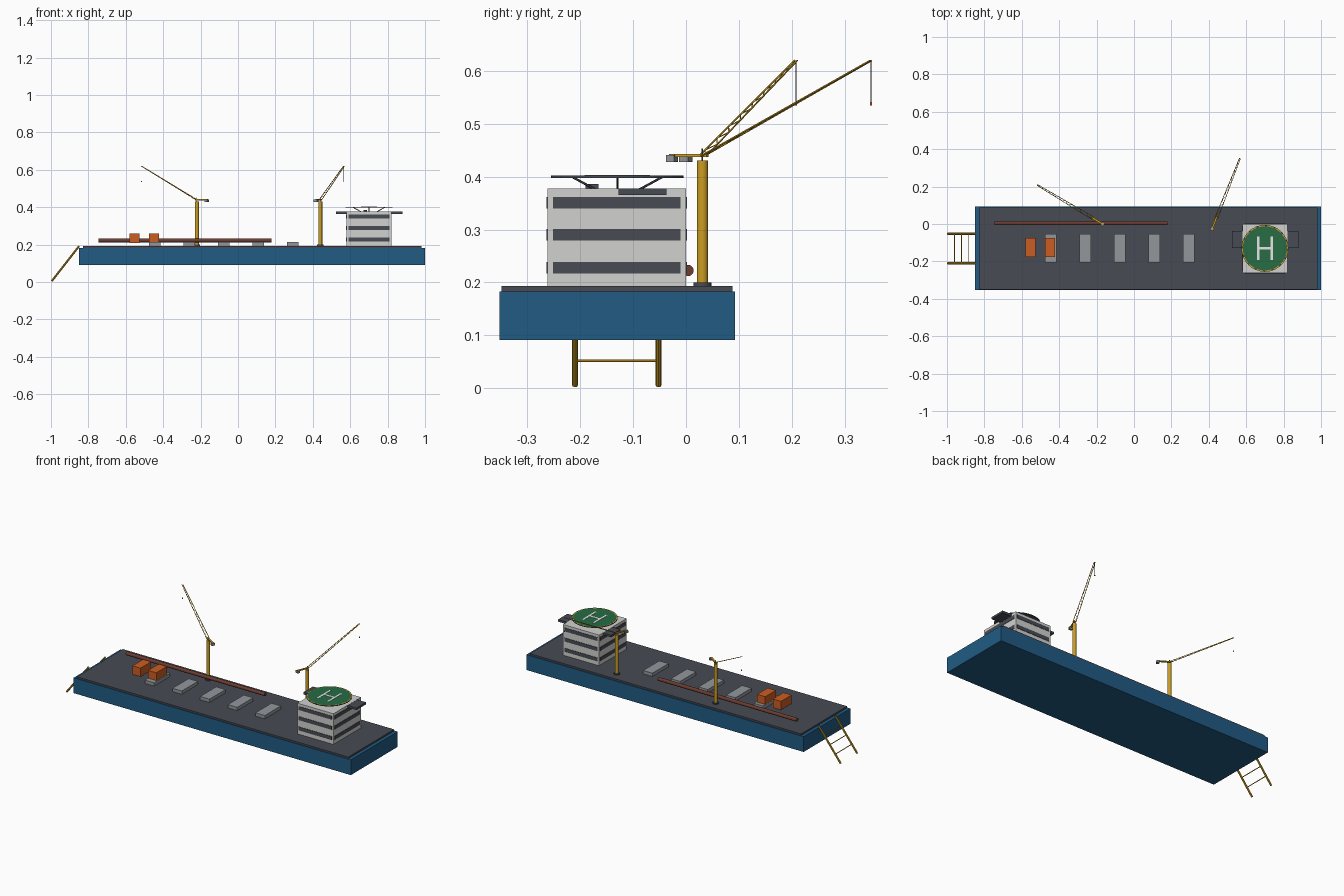
import bpy, bmesh, math
from mathutils import Vector, Matrix

if "Cube" in bpy.data.objects:
    bpy.data.objects.remove(bpy.data.objects["Cube"])


def material(name, r, g, b):
    m = bpy.data.materials.new(name)
    m.use_nodes = True
    m.diffuse_color = (r, g, b, 1)
    m.node_tree.nodes["Principled BSDF"].inputs["Base Color"].default_value = (r, g, b, 1)
    return m


BLUE = material("hull blue", 0.015, 0.105, 0.23)
DARK = material("dark grey", 0.065, 0.07, 0.09)
WHITE = material("off white", 0.64, 0.64, 0.62)
GREY = material("hatch grey", 0.29, 0.31, 0.33)
YELLOW = material("crane yellow", 0.6, 0.34, 0.016)
ORANGE = material("container orange", 0.6, 0.11, 0.016)
GREEN = material("helideck green", 0.02, 0.15, 0.06)
BROWN = material("pipe brown", 0.15, 0.045, 0.03)
PAINT = material("marking white", 0.8, 0.8, 0.8)


def finish(bm, name, *mats, smooth=False):
    mesh = bpy.data.meshes.new(name)
    bm.to_mesh(mesh)
    bm.free()
    for m in mats:
        mesh.materials.append(m)
    ob = bpy.data.objects.new(name, mesh)
    bpy.context.collection.objects.link(ob)
    if smooth:
        bpy.ops.object.select_all(action="DESELECT")
        ob.select_set(True)
        bpy.context.view_layer.objects.active = ob
        bpy.ops.object.shade_smooth_by_angle()
    return ob


def add_box(bm, lo, hi):
    lo, hi = Vector(lo), Vector(hi)
    mat = Matrix.Translation((lo + hi) / 2) @ Matrix.Diagonal((hi - lo).to_4d())
    mat[3][3] = 1
    bmesh.ops.create_cube(bm, size=1, matrix=mat)


def add_rod(bm, a, b, radius, sides=6):
    a, b = Vector(a), Vector(b)
    turn = (b - a).to_track_quat("Z", "Y").to_matrix().to_4x4()
    bmesh.ops.create_cone(bm, cap_ends=True, segments=sides, radius1=radius, radius2=radius,
                          depth=(b - a).length, matrix=Matrix.Translation((a + b) / 2) @ turn)


def box(name, lo, hi, mat):
    bm = bmesh.new()
    add_box(bm, lo, hi)
    return finish(bm, name, mat)


def rod(name, a, b, radius, mat, sides=24):
    bm = bmesh.new()
    add_rod(bm, a, b, radius, sides)
    return finish(bm, name, mat, smooth=True)


DECK = 0.193

# Hull and deck
box("hull", (-0.85, -0.353, 0.091), (1, 0.093, 0.183), BLUE)
box("deck", (-0.83, -0.349, 0.183), (0.98, 0.088, DECK), DARK)

# Deck hatches, containers and the long pipe
for i in range(5):
    x = -0.446 + i * 0.1845
    box(f"hatch_{i + 1}", (x - 0.031, -0.206, DECK), (x + 0.031, -0.053, 0.213), GREY)
for i, x in enumerate((-0.554, -0.449)):
    box(f"container_{i + 1}", (x - 0.027, -0.176, 0.208), (x + 0.027, -0.075, 0.26), ORANGE)
rod("pipe", (-0.745, 0.004, 0.2225), (0.18, 0.004, 0.2225), 0.0105, BROWN)

# Stern ramp: two sloping rails with rungs
bm = bmesh.new()
top, foot = Vector((-0.85, 0, 0.192)), Vector((-0.996, 0, 0.005))
for y in (-0.21, -0.052):
    add_rod(bm, top + Vector((0, y, 0)), foot + Vector((0, y, 0)), 0.0055, 8)
for t in (0.25, 0.5, 0.75):
    p = foot.lerp(top, t)
    add_rod(bm, (p.x, -0.21, p.z), (p.x, -0.052, p.z), 0.0025)
finish(bm, "stern_ramp", YELLOW)

# Accommodation block with window bands on all sides
box("accommodation_block", (0.58, -0.262, DECK), (0.82, 0, 0.378), WHITE)
for i, z in enumerate((0.217, 0.279, 0.34)):
    bm = bmesh.new()
    add_box(bm, (0.59, -0.264, z), (0.81, 0.002, z + 0.022))
    add_box(bm, (0.578, -0.252, z), (0.822, -0.01, z + 0.022))
    finish(bm, f"window_band_{i + 1}", DARK)
box("bridge_wings", (0.525, -0.128, 0.365), (0.88, -0.037, 0.3775), DARK)
box("roof_unit", (0.67, -0.19, 0.378), (0.69, -0.166, 0.386), DARK)

# Helideck: green top, dark underside, painted rim and landing mark
HX, HY, HZ = 0.70, -0.13, 0.402
bm = bmesh.new()
add_rod(bm, (HX, HY, 0.398), (HX, HY, HZ), 0.1255, 32)
for f in bm.faces:
    f.material_index = 0 if f.normal.z > 0.5 else 1
finish(bm, "helideck", GREEN, DARK)

bm = bmesh.new()
rings = []
for r in (0.118, 0.125):
    rings.append([bm.verts.new((HX + r * math.cos(k * math.tau / 64),
                                HY + r * math.sin(k * math.tau / 64), HZ + 0.001))
                  for k in range(64)])
for k in range(64):
    n = (k + 1) % 64
    f = bm.faces.new((rings[0][k], rings[1][k], rings[1][n], rings[0][n]))
    f.material_index = k % 4 == 3
finish(bm, "helideck_rim", YELLOW, DARK)

bm = bmesh.new()
for s in (-1, 1):
    add_box(bm, (HX + s * 0.036 - 0.006, HY - 0.062, HZ), (HX + s * 0.036 + 0.006, HY + 0.062, HZ + 0.0015))
add_box(bm, (HX - 0.03, HY - 0.006, HZ), (HX + 0.03, HY + 0.006, HZ + 0.0015))
finish(bm, "landing_mark", PAINT)

bm = bmesh.new()
for dx, dy in ((1, 0), (-1, 0), (0, 1), (0, -1)):
    add_rod(bm, (HX + dx * 0.042, HY + dy * 0.042, 0.376),
            (HX + dx * 0.086, HY + dy * 0.086, 0.4), 0.0022)
finish(bm, "helideck_struts", DARK)


def crane(name, x, y, tip):
    """Pedestal crane whose lattice jib points at tip."""
    base, tip = Vector((x, y, 0.439)), Vector(tip)
    out = Vector((tip.x - x, tip.y - y, 0)).normalized()
    side = Vector((-out.y, out.x, 0))
    rod(name + "_base", (x, y, DECK), (x, y, 0.2), 0.017, DARK)
    rod(name + "_pedestal", (x, y, 0.2), (x, y, 0.431), 0.0105, YELLOW)
    rod(name + "_mast", (x, y, 0.43), (x, y, 0.453), 0.0015, DARK, 8)

    # Two tapering chords joined by zigzag bracing
    bm = bmesh.new()
    bays = 16

    def chord(t, s):
        return base.lerp(tip, t) + side * s * (0.008 - 0.005 * t)

    for s in (-1, 1):
        add_rod(bm, chord(0, s), chord(1, s), 0.0017)
    for k in range(bays):
        s = 1 if k % 2 else -1
        add_rod(bm, chord(k / bays, s), chord((k + 1) / bays, -s), 0.001, 4)
    finish(bm, name + "_jib", YELLOW)

    # Tail beam and counterweight, turned to line up with the jib
    turn = Matrix.Translation(base) @ Matrix.Rotation(math.atan2(out.y, out.x), 4, "Z")
    tail = box(name + "_tail", (-0.066, -0.005, -0.002), (0.01, 0.005, 0.004), YELLOW)
    weight = box(name + "_counterweight", (-0.07, -0.01, -0.011), (-0.054, 0.01, 0.002), GREY)
    for ob in (tail, weight):
        ob.matrix_world = turn

    # Hoist cable and hook block
    drop = Vector((tip.x, tip.y, 0.541))
    rod(name + "_cable", tip, drop, 0.0007, DARK, 6)
    box(name + "_hook", drop - Vector((0.002, 0.002, 0.006)), drop + Vector((0.002, 0.002, 0)), ORANGE)


crane("aft_crane", -0.22, 0.031, (-0.516, 0.208, 0.62))
crane("forward_crane", 0.44, 0.031, (0.566, 0.35, 0.62))
